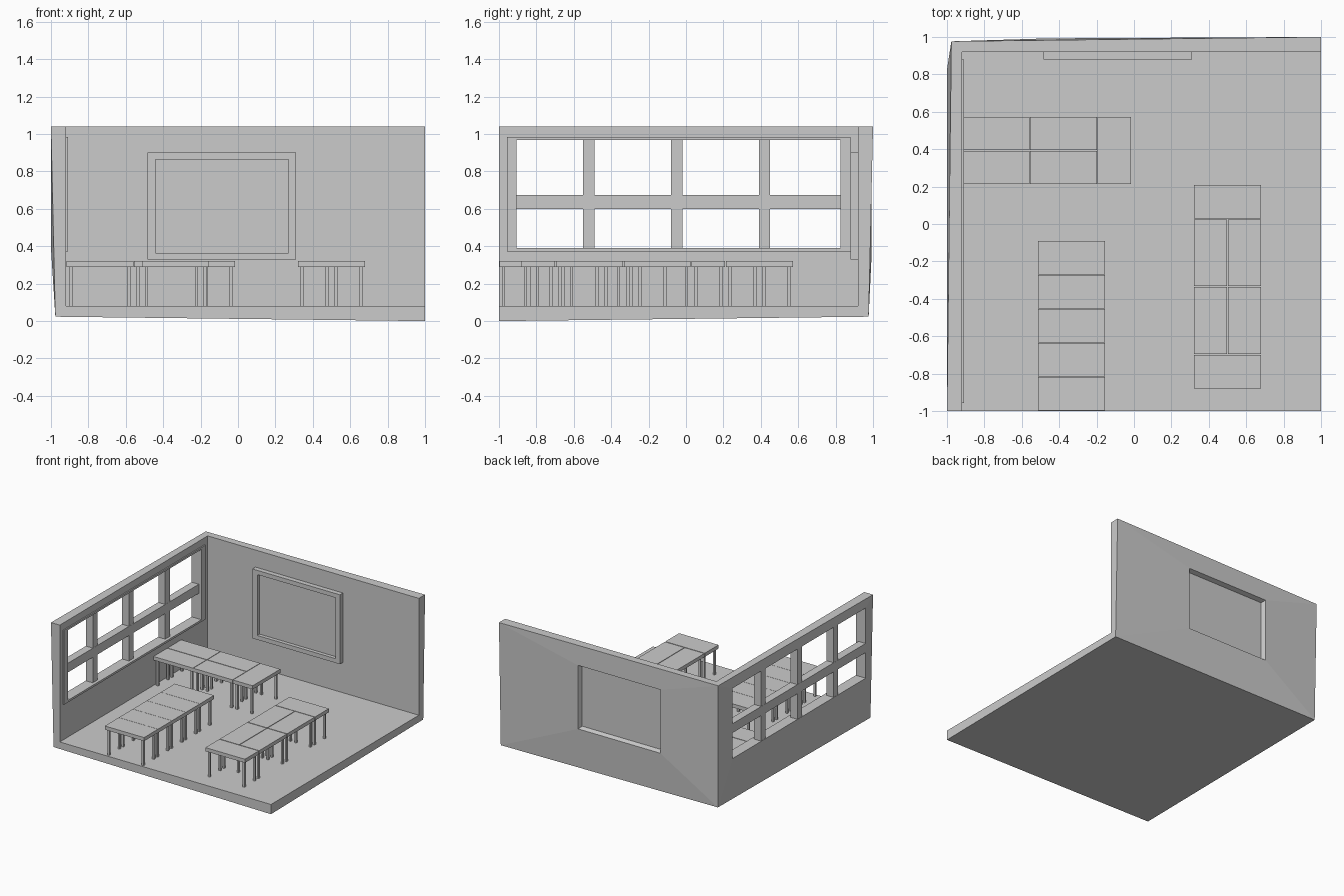
import bpy, bmesh
from mathutils import Vector

if "Cube" in bpy.data.objects:
    bpy.data.objects.remove(bpy.data.objects["Cube"])


def finish(name, bm):
    me = bpy.data.meshes.new(name)
    bm.to_mesh(me)
    bm.free()
    ob = bpy.data.objects.new(name, me)
    bpy.context.collection.objects.link(ob)
    return ob


def add_box(bm, x0, x1, y0, y1, z0, z1):
    vs = bmesh.ops.create_cube(bm, size=1)["verts"]
    for v in vs:
        v.co = Vector(((x0 + x1) / 2 + v.co.x * (x1 - x0),
                       (y0 + y1) / 2 + v.co.y * (y1 - y0),
                       (z0 + z1) / 2 + v.co.z * (z1 - z0)))


def bridge(bm, a, b):
    for i in range(4):
        j = (i + 1) % 4
        bm.faces.new((a[i], a[j], b[j], b[i]))


# Room shell: inner surface of floor, window wall and board wall, thickened outwards
F, T, L, B = 0.08, 1.04, -0.92, 0.92
bm = bmesh.new()
V = lambda x, y, z: bm.verts.new((x, y, z))
fl, fr, br, bl = V(L, -1, F), V(1, -1, F), V(1, B, F), V(L, B, F)
tfl, tbl, tbr = V(L, -1, T), V(L, B, T), V(1, B, T)
bm.faces.new((fl, fr, br, bl))


def wall_rect(y, x0, x1, z0, z1):
    return [V(x0, y, z0), V(x1, y, z0), V(x1, y, z1), V(x0, y, z1)]


# board frame stepping out of the back wall, with a sunken panel
r0 = wall_rect(B, -0.485, 0.31, 0.33, 0.90)
r1 = wall_rect(0.88, -0.485, 0.31, 0.33, 0.90)
r2 = wall_rect(0.88, -0.44, 0.27, 0.365, 0.865)
r3 = wall_rect(0.91, -0.44, 0.27, 0.365, 0.865)
bridge(bm, [bl, br, tbr, tbl], r0)
bridge(bm, r0, r1)
bridge(bm, r1, r2)
bridge(bm, r2, r3)
bm.faces.new(r3)

# window opening in the left wall
WY0, WY1, WZ0, WZ1 = -0.905, 0.825, 0.39, 0.967
hole = [V(L, WY0, WZ0), V(L, WY1, WZ0), V(L, WY1, WZ1), V(L, WY0, WZ1)]
bridge(bm, [fl, bl, tbl, tfl], hole)
bmesh.ops.recalc_face_normals(bm, faces=bm.faces)
bm.faces.ensure_lookup_table()
if bm.faces[0].normal.z < 0:
    bmesh.ops.reverse_faces(bm, faces=bm.faces)
shell = finish("room_shell", bm)
mod = shell.modifiers.new("thickness", "SOLIDIFY")
mod.thickness = 0.08
mod.offset = -1
mod.use_even_offset = False

# Window bars: three uprights and one rail
bm = bmesh.new()
for y in (-0.52, -0.05, 0.42):
    add_box(bm, -0.998, -0.935, y - 0.03, y + 0.03, WZ0, WZ1)
add_box(bm, -0.999, -0.934, WY0, WY1, 0.60, 0.675)
finish("window_bars", bm)

# Raised window trim around the opening
bm = bmesh.new()
oy0, oy1, oz0, oz1 = -0.957, 0.88, 0.373, 0.983
for y0, y1, z0, z1 in ((oy0, WY0, oz0, oz1), (WY1, oy1, oz0, oz1),
                       (WY0, WY1, oz0, WZ0), (WY0, WY1, WZ1, oz1)):
    add_box(bm, -0.93, -0.91, y0, y1, z0, z1)
finish("window_trim", bm)


# Desks: slab top on four square legs
def desk(name, x0, x1, y0, y1):
    bm = bmesh.new()
    add_box(bm, x0, x1, y0, y1, 0.29, 0.32)
    m, w = 0.014, 0.017
    for x in (x0 + m, x1 - m - w):
        for y in (y0 + m, y1 - m - w):
            add_box(bm, x, x + w, y, y + w, F, 0.29)
    finish(name, bm)


S, LN = 0.177, 0.357
# back group: two pairs plus a turned desk at the end
for i, x in enumerate((-0.917, -0.556)):
    for j, y in enumerate((0.213, 0.395)):
        desk(f"back_desk_{i}{j}", x, x + LN, y, y + S)
desk("back_desk_end", -0.195, -0.016, 0.213, 0.572)

# right group: two pairs with a turned desk at each end
for i, y in enumerate((-0.695, -0.332)):
    for j, x in enumerate((0.32, 0.502)):
        desk(f"right_desk_{i}{j}", x, x + S, y, y + LN)
desk("right_desk_near", 0.32, 0.679, -0.88, -0.701)
desk("right_desk_far", 0.32, 0.679, 0.03, 0.209)

# front left group: five desks in a row
for i in range(5):
    y = -0.998 + i * 0.182
    desk(f"left_desk_{i}", -0.512, -0.155, y, y + 0.18)
